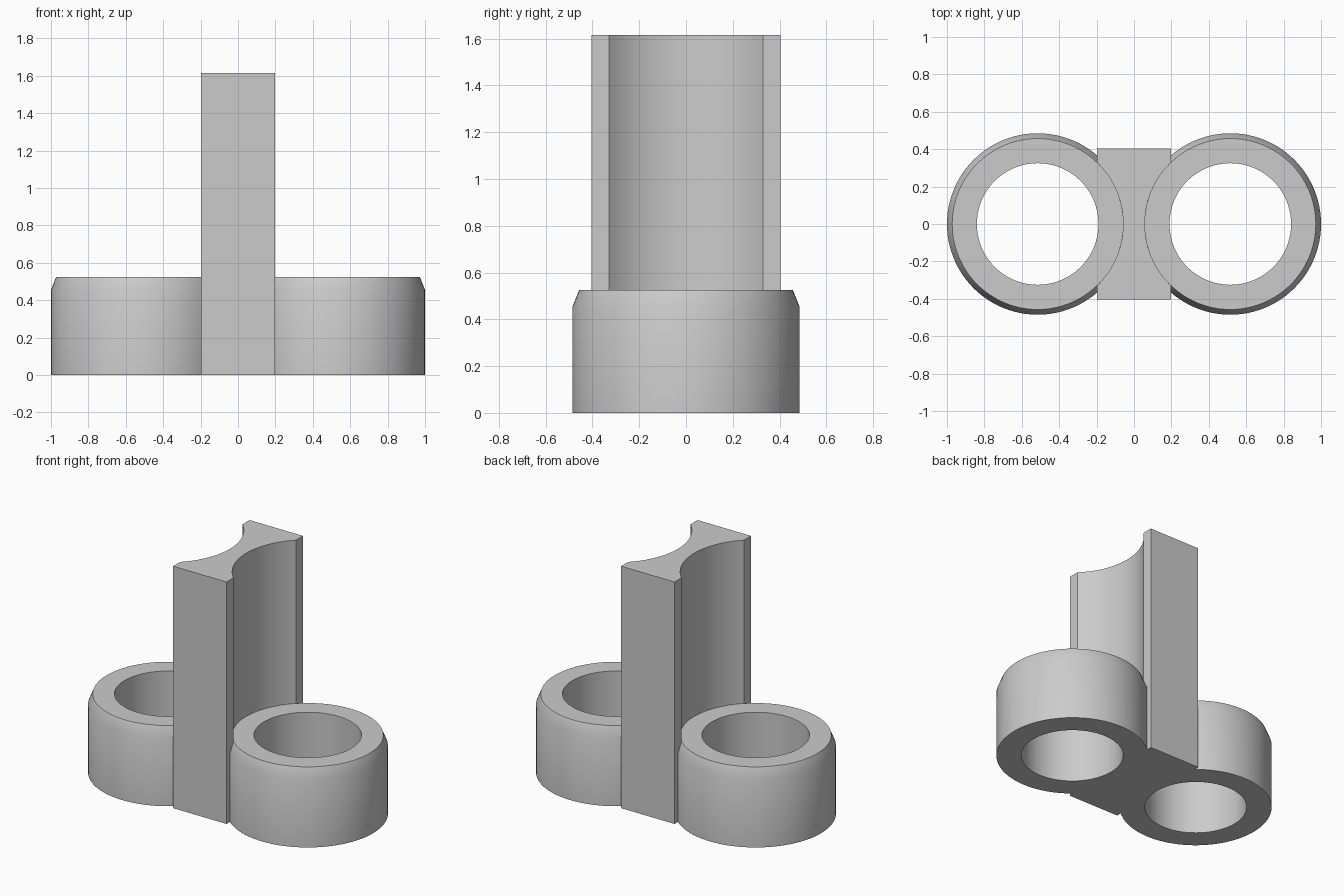
import bpy
import bmesh
from math import asin, cos, pi, sin, radians

cube = bpy.data.objects.get("Cube")
if cube:
    bpy.data.objects.remove(cube, do_unlink=True)

RING_X = 0.515      # distance of each ring's axis from the centre
RIM_R = 0.457       # radius of the flat rim and of the hollows in the post
POST_X, POST_Y, POST_H = 0.197, 0.403, 1.615

grey = bpy.data.materials.new("plain grey")
grey.use_nodes = True
colour = (0.6, 0.6, 0.6, 1)
grey.diffuse_color = colour
grey.node_tree.nodes["Principled BSDF"].inputs["Base Color"].default_value = colour


def finish(bm, name):
    """Turn a bmesh into a smooth-shaded object with sharp edges."""
    bmesh.ops.recalc_face_normals(bm, faces=bm.faces)
    mesh = bpy.data.meshes.new(name)
    bm.to_mesh(mesh)
    bm.free()
    mesh.materials.append(grey)
    obj = bpy.data.objects.new(name, mesh)
    bpy.context.collection.objects.link(obj)
    bpy.ops.object.select_all(action="DESELECT")
    obj.select_set(True)
    bpy.context.view_layer.objects.active = obj
    bpy.ops.object.shade_smooth_by_angle(angle=radians(30))
    return obj


def ring(name, x, segments=96):
    """Revolve a closed radius/height section with a bevelled outer rim."""
    section = [(0.325, 0), (0.485, 0), (0.485, 0.455), (RIM_R, 0.525), (0.325, 0.525)]
    bm = bmesh.new()
    loops = []
    for i in range(segments):
        a = 2 * pi * i / segments
        loops.append([bm.verts.new((r * cos(a), r * sin(a), z)) for r, z in section])
    for i, loop in enumerate(loops):
        after = loops[(i + 1) % segments]
        for j in range(len(section)):
            k = (j + 1) % len(section)
            bm.faces.new((loop[j], after[j], after[k], loop[k]))
    finish(bm, name).location.x = x


def post(name, steps=32):
    """Extrude a rectangle with a round hollow in each side."""
    half = asin((RIM_R**2 - (RING_X - POST_X)**2)**0.5 / RIM_R)
    angles = [half * (2 * i / steps - 1) for i in range(steps + 1)]
    right = [(POST_X, -POST_Y)]
    right += [(RING_X - RIM_R * cos(a), RIM_R * sin(a)) for a in angles]
    right += [(POST_X, POST_Y)]
    outline = right + [(-x, -y) for x, y in right]
    bm = bmesh.new()
    base = bm.faces.new([bm.verts.new((x, y, 0)) for x, y in outline])
    top = bmesh.ops.extrude_face_region(bm, geom=[base], use_keep_orig=True)
    verts = [v for v in top["geom"] if isinstance(v, bmesh.types.BMVert)]
    bmesh.ops.translate(bm, verts=verts, vec=(0, 0, POST_H))
    finish(bm, name)


# Tall hollowed post between two low rings
post("centre_post")
ring("left_ring", RING_X)
ring("right_ring", -RING_X)
